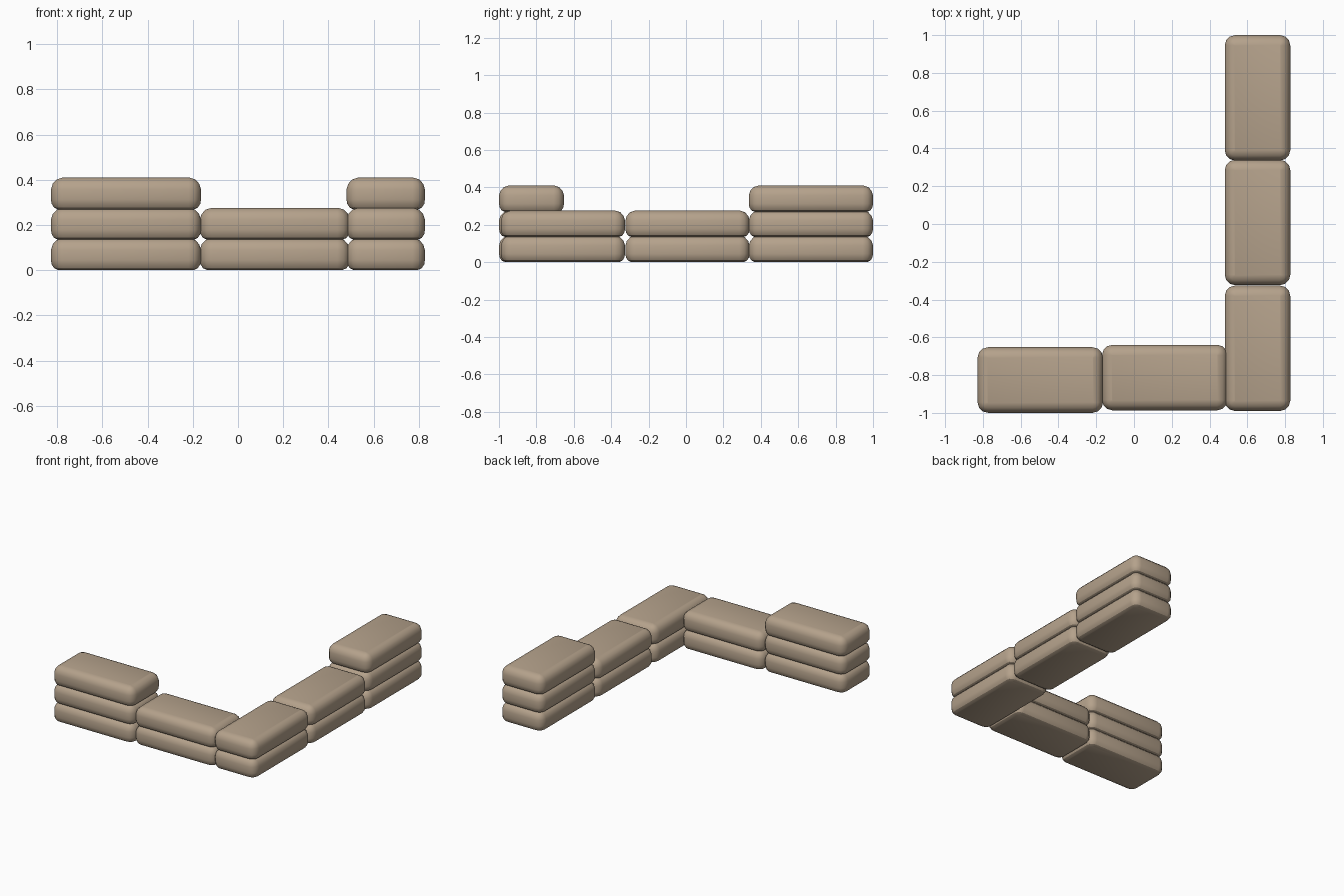
import bpy, bmesh
from math import cos, sin, pi

if "Cube" in bpy.data.objects:
    bpy.data.objects.remove(bpy.data.objects["Cube"])

cloth = bpy.data.materials.new("tan_cloth")
cloth.diffuse_color = (0.46, 0.36, 0.26, 1)
cloth.use_nodes = True
cloth.node_tree.nodes["Principled BSDF"].inputs["Base Color"].default_value = cloth.diffuse_color

LENGTH, WIDTH, HEIGHT, RADIUS = 0.664, 0.347, 0.142, 0.055
# (height, inset) of the bag's side profile, bottom to top
PROFILE = [(0, 0.034), (0.009, 0.014), (0.026, 0.003), (0.045, 0), (0.09, 0),
           (0.115, 0.008), (0.134, 0.026), (HEIGHT, 0.052)]


def bag_mesh():
    """Pillow-like bag lofted from rounded rectangles."""
    bm = bmesh.new()
    rings = []
    for z, inset in PROFILE:
        ring = []
        for q, (sx, sy) in enumerate([(1, 1), (-1, 1), (-1, -1), (1, -1)]):
            for i in range(4):
                a = (q + i / 3) * pi / 2
                r = RADIUS - inset
                ring.append(bm.verts.new((sx * (LENGTH / 2 - RADIUS) + r * cos(a),
                                          sy * (WIDTH / 2 - RADIUS) + r * sin(a), z)))
        rings.append(ring)
    for lo, hi in zip(rings, rings[1:]):
        for i in range(16):
            j = (i + 1) % 16
            bm.faces.new((lo[i], lo[j], hi[j], hi[i]))
    bm.faces.new(rings[0][::-1])
    bm.faces.new(rings[-1])
    mesh = bpy.data.meshes.new("sandbag")
    bm.to_mesh(mesh)
    bm.free()
    mesh.materials.append(cloth)
    return mesh


mesh = bag_mesh()
# stacks: name, x, y, turned along y, layers
STACKS = [("left_end", -0.496, -0.826, False, 3),
          ("front_middle", 0.163, -0.813, False, 2),
          ("corner", 0.654, -0.658, True, 2),
          ("side_middle", 0.654, 0.008, True, 2),
          ("back_end", 0.654, 0.668, True, 3)]
for name, x, y, turned, layers in STACKS:
    for k in range(layers):
        bag = bpy.data.objects.new(f"{name}_sandbag_{k + 1}", mesh)
        bag.location = (x, y, 0.134 * k)
        bag.rotation_euler.z = pi / 2 if turned else 0
        bpy.context.collection.objects.link(bag)
        bag.select_set(True)
        bpy.context.view_layer.objects.active = bag
bpy.ops.object.shade_smooth_by_angle(angle=pi / 6)
